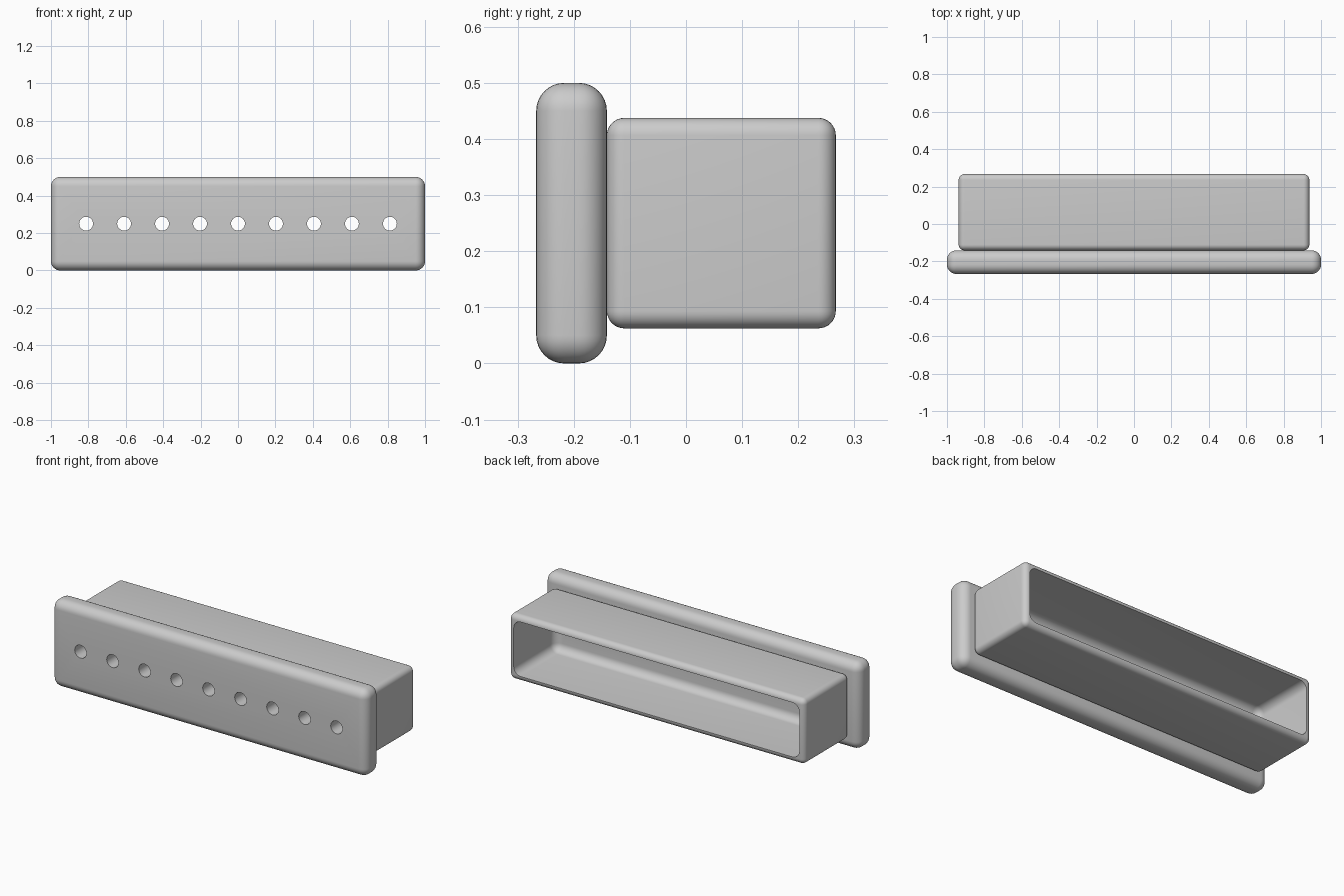
import bpy, bmesh
from math import radians
from mathutils import Matrix, Vector

if "Cube" in bpy.data.objects:
    bpy.data.objects.remove(bpy.data.objects["Cube"], do_unlink=True)

grey = bpy.data.materials.new("plain_grey")
grey.use_nodes = True
colour = (0.6, 0.6, 0.6, 1)
grey.diffuse_color = colour
grey.node_tree.nodes["Principled BSDF"].inputs["Base Color"].default_value = colour


def finish(name, bm):
    mesh = bpy.data.meshes.new(name)
    bm.to_mesh(mesh)
    bm.free()
    mesh.materials.append(grey)
    obj = bpy.data.objects.new(name, mesh)
    bpy.context.collection.objects.link(obj)
    return obj


def rounded_box(name, low, high, radius):
    low, high = Vector(low), Vector(high)
    bm = bmesh.new()
    bmesh.ops.create_cube(bm, size=1, matrix=Matrix.Translation((low + high) / 2)
                          @ Matrix.Diagonal((*(high - low), 1)))
    bmesh.ops.bevel(bm, geom=bm.edges[:], offset=radius, offset_type='OFFSET',
                    segments=8, profile=0.5, affect='EDGES')
    return finish(name, bm)


def cut(obj, cutter):
    mod = obj.modifiers.new("cut", 'BOOLEAN')
    mod.operation = 'DIFFERENCE'
    mod.solver = 'EXACT'
    mod.object = cutter
    cutter.hide_render = True
    bpy.context.view_layer.objects.active = obj
    bpy.ops.object.modifier_apply(modifier=mod.name)


# Face plate and the box behind it
face_plate = rounded_box("face_plate", (-1, -0.267, 0), (1, -0.141, 0.5), 0.05)
housing = rounded_box("housing", (-0.9375, -0.141, 0.0625), (0.9375, 0.267, 0.4375), 0.031)

# Cavity open at the back
cavity = rounded_box("cavity_cutter", (-0.906, -0.11, 0.094), (0.906, 0.4, 0.406), 0.045)
cut(housing, cavity)

# Row of round holes through the plate and the housing front wall
bm = bmesh.new()
for i in range(-4, 5):
    place = Matrix.Translation((i * 0.203, -0.2, 0.25)) @ Matrix.Rotation(radians(90), 4, 'X')
    bmesh.ops.create_cone(bm, cap_ends=True, segments=32, radius1=0.037, radius2=0.037,
                          depth=0.3, matrix=place)
holes = finish("hole_cutter", bm)
for part in (face_plate, housing):
    cut(part, holes)

for helper in (cavity, holes):
    bpy.data.objects.remove(helper, do_unlink=True)

# Smooth fillets with crisp hole and opening edges
for part in (face_plate, housing):
    bpy.ops.object.select_all(action='DESELECT')
    part.select_set(True)
    bpy.context.view_layer.objects.active = part
    bpy.ops.object.shade_smooth_by_angle(angle=radians(30))
